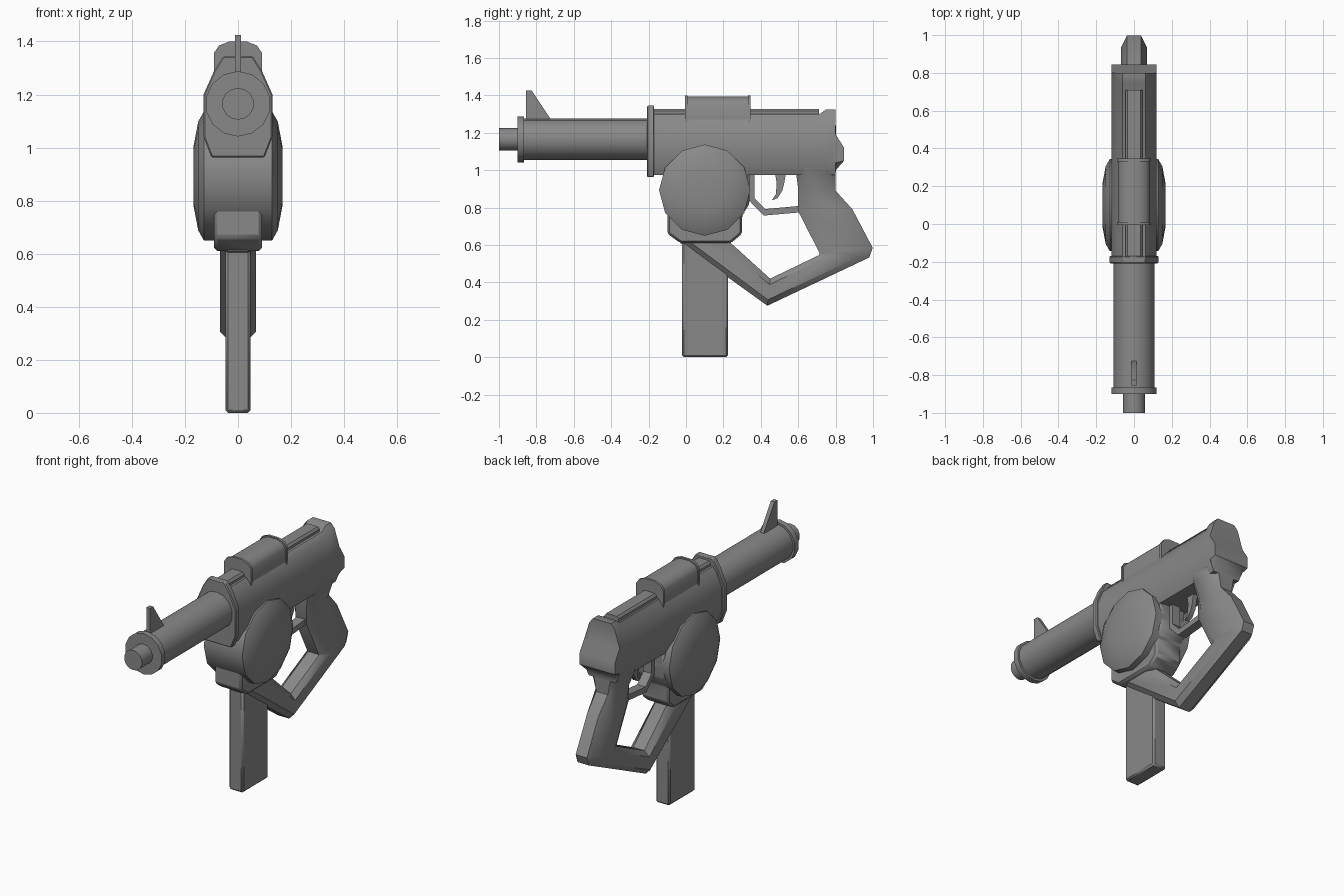
import bpy, bmesh, math
from mathutils import Vector

cube = bpy.data.objects.get("Cube")
if cube:
    bpy.data.objects.remove(cube, do_unlink=True)

steel = bpy.data.materials.new("gunmetal grey")
steel.use_nodes = True
GREY = (0.25, 0.25, 0.25, 1)
steel.diffuse_color = GREY
steel.node_tree.nodes["Principled BSDF"].inputs["Base Color"].default_value = GREY


def loft(name, rings, bevel=0, angle=40):
    """Skin a list of equal rings of points and cap both ends."""
    bm = bmesh.new()
    rows = [[bm.verts.new(p) for p in ring] for ring in rings]
    n = len(rows[0])
    for a, b in zip(rows, rows[1:]):
        for i in range(n):
            j = (i + 1) % n
            bm.faces.new((a[i], a[j], b[j], b[i]))
    bm.faces.new(rows[0])
    bm.faces.new(rows[-1])
    bmesh.ops.recalc_face_normals(bm, faces=bm.faces)
    mesh = bpy.data.meshes.new(name)
    bm.to_mesh(mesh)
    bm.free()
    mesh.materials.append(steel)
    obj = bpy.data.objects.new(name, mesh)
    bpy.context.collection.objects.link(obj)
    if bevel:
        mod = obj.modifiers.new("Bevel", "BEVEL")
        mod.width = bevel
        mod.segments = 1
    bpy.ops.object.select_all(action="DESELECT")
    obj.select_set(True)
    bpy.context.view_layer.objects.active = obj
    bpy.ops.object.shade_smooth_by_angle(angle=math.radians(angle))
    return obj


def side_plate(name, outline, half, bevel=0):
    """Extrude a (y, z) outline sideways to both sides of the centre."""
    return loft(name, [[(x, y, z) for y, z in outline] for x in (-half, half)], bevel)


def mirrored(half):
    """Close a right half (x, z) section over the centre line."""
    return half + [(-x, z) for x, z in reversed(half)]


def along_y(name, half, y0, y1, bevel=0):
    return loft(name, [[(x, y, z) for x, z in mirrored(half)] for y in (y0, y1)], bevel)


def tube(name, y0, y1, radius, sides=14, z=1.165):
    turn = [math.tau * i / sides for i in range(sides)]
    return loft(name, [[(radius * math.sin(a), y, z + radius * math.cos(a))
                        for a in turn] for y in (y0, y1)])


# Barrel
tube("muzzle", -1.0, -0.88, 0.06)
tube("muzzle_ring", -0.9, -0.865, 0.123)
tube("barrel", -0.88, -0.18, 0.11)
side_plate("front_sight", [(-0.855, 1.25), (-0.855, 1.425), (-0.825, 1.425),
                           (-0.725, 1.275), (-0.725, 1.25)], 0.012)

# Receiver with a stepped rear cap
section = [(0.09, 0.975), (0.118, 1.04), (0.118, 1.19), (0.085, 1.27), (0.06, 1.3)]


def receiver_ring(y, low=0, high=2, lift=0):
    return [(x, y, min(max(z + (lift if z > 1.25 else 0), low), high))
            for x, z in mirrored(section)]


loft("receiver", [receiver_ring(-0.18), receiver_ring(0.715),
                  receiver_ring(0.75, lift=0.025), receiver_ring(0.8, lift=0.025),
                  receiver_ring(0.801, 1.0, 1.19), receiver_ring(0.845, 1.05, 1.12)])
along_y("receiver_collar", [(0.1, 0.963), (0.13, 1.04), (0.13, 1.2),
                            (0.09, 1.29), (0.055, 1.345)], -0.208, -0.17, 0.005)
along_y("top_rail", [(0.046, 1.27), (0.046, 1.315), (0.035, 1.328)], -0.18, 0.71)

# Arched housing on top, with an end band at each side
arch = [(0.084, 1.26), (0.084, 1.35), (0.066, 1.378), (0.03, 1.393)]
along_y("top_housing", arch, 0.0, 0.34)
band = [(x * 1.08, z + (0.007 if z > 1.3 else -0.01)) for x, z in arch]
for name, y in (("front_band", -0.006), ("rear_band", 0.331)):
    along_y(name, band, y, y + 0.015)

# Drum with domed faces
SIDES = 12
drum_profile = [(0.11, 0.168), (0.205, 0.15), (0.244, 0.128)]
steps = [(r, -x) for r, x in drum_profile] + list(reversed(drum_profile))
loft("drum", [[(x, 0.1 + r * math.sin(math.tau * i / SIDES),
                0.893 + r * math.cos(math.tau * i / SIDES)) for i in range(SIDES)]
              for r, x in steps])

# Magazine and its well
side_plate("magazine_well", [(-0.1, 1.0), (-0.1, 0.66), (-0.03, 0.61), (0.24, 0.61),
                             (0.3, 0.66), (0.3, 0.76), (0.34, 0.82), (0.34, 1.0)], 0.09, 0.012)
side_plate("magazine", [(-0.022, 0.65), (-0.022, 0.0), (0.225, 0.0), (0.225, 0.65)],
           0.047, 0.01)

# Angled grip frame: inner point, outer point, half width
grip = [((0.585, 1.03), (0.8, 1.03), 0.11),
        ((0.59, 0.975), (0.8, 0.98), 0.1),
        ((0.6, 0.9), (0.8, 0.89), 0.07),
        ((0.6, 0.78), (0.89, 0.79), 0.068),
        ((0.715, 0.555), (0.998, 0.585), 0.068),
        ((0.71, 0.545), (0.98, 0.533), 0.068),
        ((0.45, 0.42), (0.435, 0.275), 0.068),
        ((0.24, 0.61), (-0.03, 0.61), 0.068),
        ((0.23, 0.64), (-0.02, 0.64), 0.068)]
octagon = [(0, 0.55), (0.22, 1), (0.78, 1), (1, 0.55)]
rings = []
for inner, outer, width in grip:
    a, b = Vector(inner), Vector(outer)
    rings.append([(w * width, *a.lerp(b, t)) for w, t in
                  [(w, t) for t, w in octagon] + [(-w, t) for t, w in reversed(octagon)]])
loft("grip_frame", rings)

# Trigger and its guard
outer = [(0.335, 0.99), (0.335, 0.84), (0.415, 0.757), (0.62, 0.775)]
inner = [(0.62, 0.81), (0.425, 0.792), (0.367, 0.85), (0.367, 0.99)]
loft("trigger_guard", [[(-0.028, *a), (0.028, *a), (0.028, *b), (-0.028, *b)]
                       for a, b in zip(outer, reversed(inner))])
side_plate("trigger", [(0.475, 0.99), (0.485, 0.93), (0.48, 0.87), (0.458, 0.838),
                       (0.49, 0.85), (0.515, 0.89), (0.525, 0.93), (0.535, 0.99)], 0.014)
